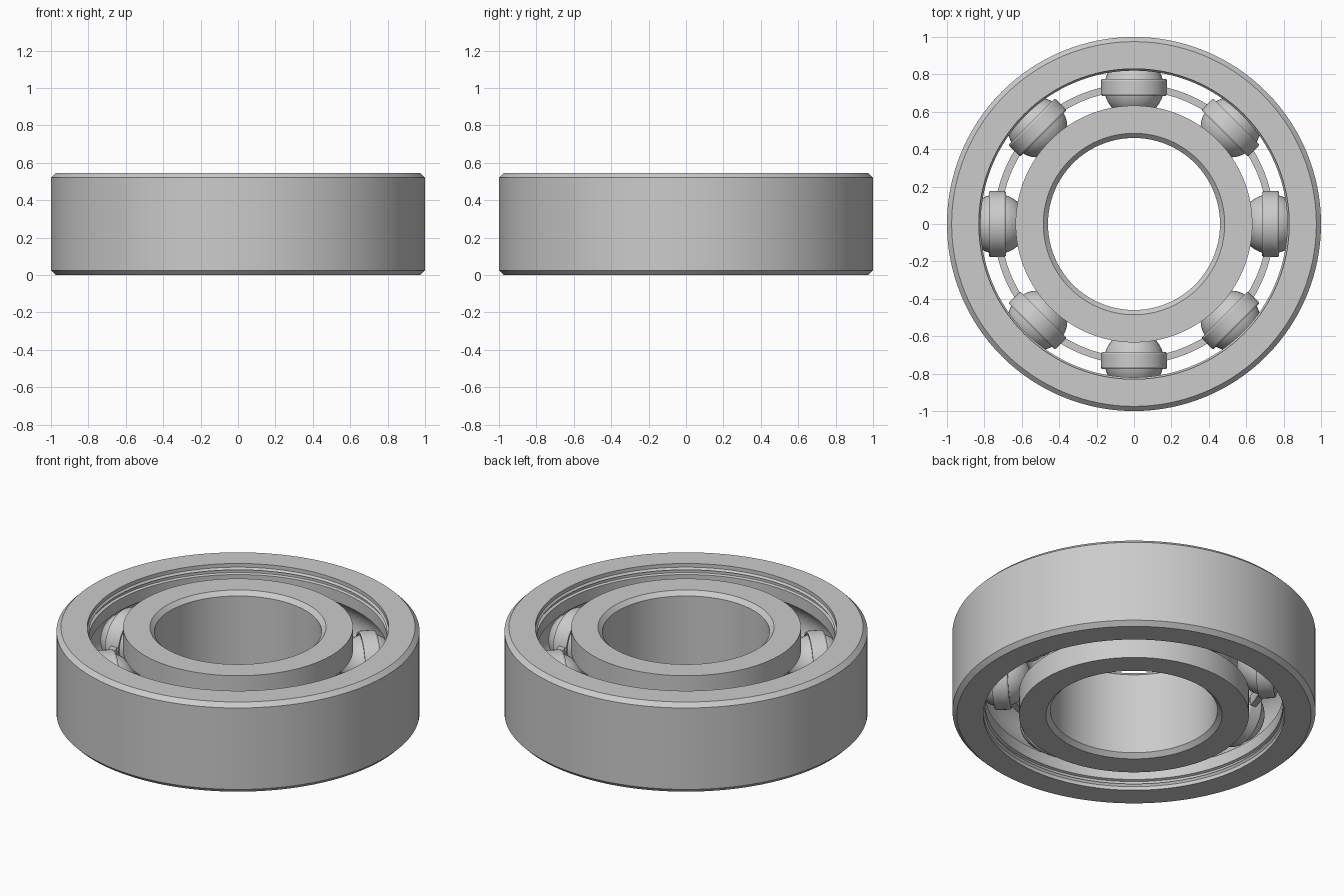
import bpy
import bmesh
from math import pi, sin, cos, atan2, radians
from mathutils import Matrix

cube = bpy.data.objects.get("Cube")
if cube:
    bpy.data.objects.remove(cube, do_unlink=True)

HEIGHT = 0.545
MID = HEIGHT / 2
PITCH = 0.73        # radius of the circle of ball centres
BALL_R = 0.16
GROOVE_R = 0.165
COUNT = 8

steel = bpy.data.materials.new("steel grey")
steel.use_nodes = True
COLOUR = (0.6, 0.6, 0.6, 1)
steel.diffuse_color = COLOUR
bsdf = steel.node_tree.nodes["Principled BSDF"]
bsdf.inputs["Base Color"].default_value = COLOUR


def finish(name, bm, matrix):
    bmesh.ops.recalc_face_normals(bm, faces=bm.faces)
    mesh = bpy.data.meshes.new(name)
    bm.to_mesh(mesh)
    bm.free()
    mesh.materials.append(steel)
    obj = bpy.data.objects.new(name, mesh)
    bpy.context.collection.objects.link(obj)
    obj.matrix_world = matrix
    bpy.ops.object.select_all(action="DESELECT")
    obj.select_set(True)
    bpy.context.view_layer.objects.active = obj
    bpy.ops.object.shade_smooth_by_angle(angle=radians(25))
    return obj


def revolve(name, profile, steps, matrix, start=0, sweep=2 * pi):
    """Turn a closed (radius, z) profile about z; part turns get end caps."""
    bm = bmesh.new()
    full = sweep > 6.28
    rows = []
    for i in range(steps if full else steps + 1):
        a = start + sweep * i / steps
        rows.append([bm.verts.new((r * cos(a), r * sin(a), z)) for r, z in profile])
    n = len(profile)
    for i in range(steps):
        p, q = rows[i], rows[(i + 1) % len(rows)]
        for j in range(n):
            k = (j + 1) % n
            bm.faces.new((p[j], q[j], q[k], p[k]))
    if not full:
        bm.faces.new(rows[0])
        bm.faces.new(rows[-1])
    return finish(name, bm, matrix)


def raceway(edge_r, side):
    """Arc of the ball groove from bottom to top, cut into a wall at edge_r."""
    depth = abs(edge_r - PITCH)
    half = atan2((GROOVE_R ** 2 - depth ** 2) ** 0.5, depth)
    angles = [half * (i / 8 - 1) for i in range(17)]
    return [(PITCH + side * GROOVE_R * cos(a), GROOVE_R * sin(a)) for a in angles]


centre = Matrix.Translation((0, 0, MID))

# Outer ring: chamfered rim, small lip and seal slot near each face, ball groove
upper = [(0.82, 0.21), (0.835, 0.215), (0.835, 0.235), (0.82, 0.238),
         (0.83, 0.25), (0.83, MID), (0.975, MID), (1.0, MID - 0.025)]
lower = [(r, -z) for r, z in reversed(upper)]
revolve("outer_ring", lower + raceway(0.82, 1) + upper, 128, centre)

# Inner ring: chamfered bore and ball groove
upper = [(0.633, MID), (0.485, MID), (0.46, MID - 0.025)]
lower = [(r, -z) for r, z in reversed(upper)]
revolve("inner_ring", lower + raceway(0.633, -1) + upper, 128, centre)

# Balls, cage sleeves around them, and cage bars between sleeves
step = 2 * pi / COUNT
gap = 0.17 / PITCH
bar = [(0.712, -0.03), (0.75, -0.03), (0.75, 0.03), (0.712, 0.03)]
sleeve = [(0.162, -0.045), (0.172, -0.045), (0.177, -0.035),
          (0.177, 0.035), (0.172, 0.045), (0.162, 0.045)]
for i in range(COUNT):
    turn = centre @ Matrix.Rotation(i * step, 4, "Z")
    place = turn @ Matrix.Translation((PITCH, 0, 0)) @ Matrix.Rotation(pi / 2, 4, "Y")
    bm = bmesh.new()
    bmesh.ops.create_uvsphere(bm, u_segments=40, v_segments=24, radius=BALL_R)
    finish(f"ball_{i + 1}", bm, place)
    revolve(f"cage_sleeve_{i + 1}", sleeve, 48, place)
    revolve(f"cage_bar_{i + 1}", bar, 10, turn, gap, step - 2 * gap)
